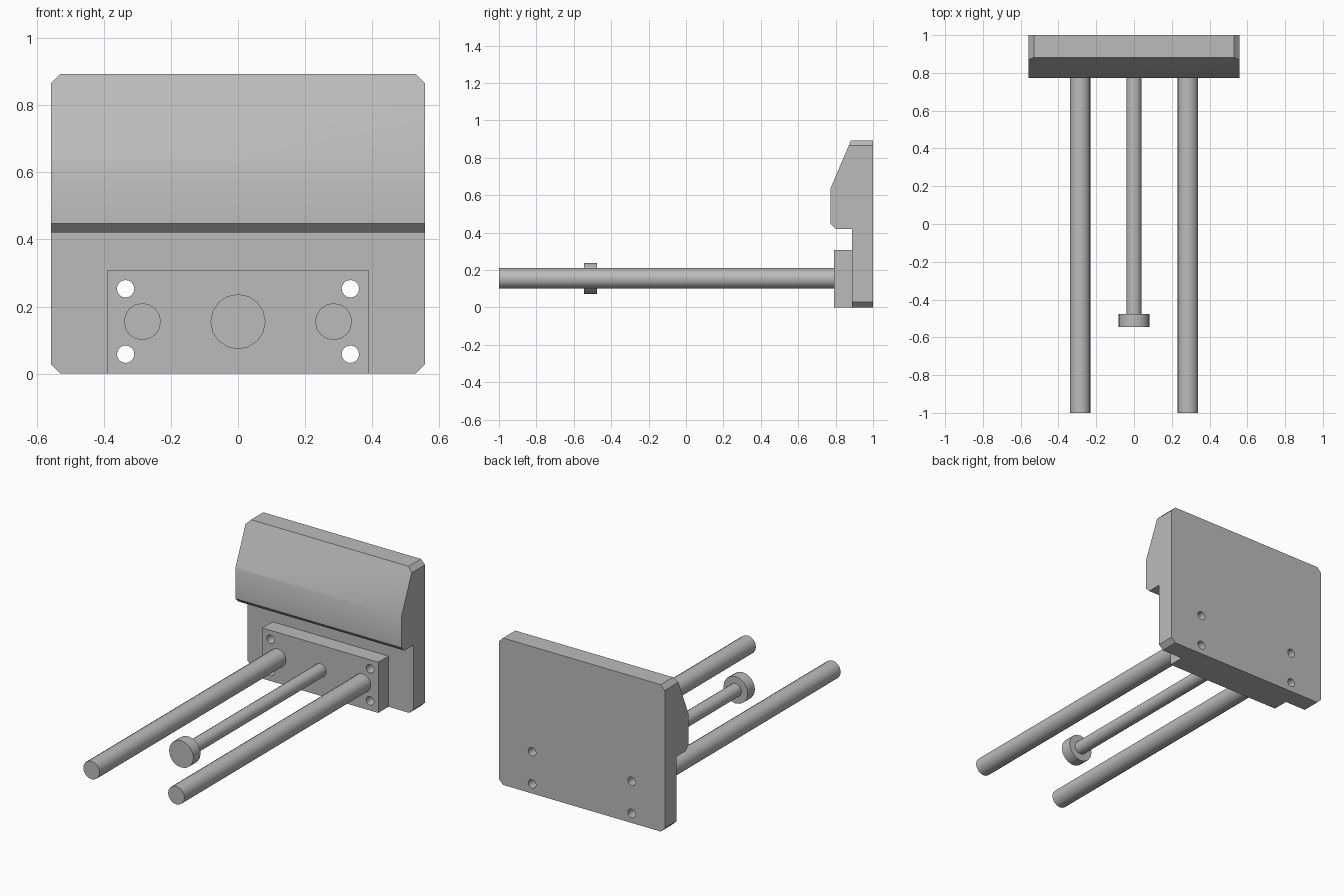
import bpy, bmesh, math
from mathutils import Matrix, Vector

cube = bpy.data.objects.get("Cube")
if cube:
    bpy.data.objects.remove(cube, do_unlink=True)

steel = bpy.data.materials.new("plain_grey_metal")
steel.use_nodes = True
GREY = (0.5, 0.5, 0.5, 1)
steel.diffuse_color = GREY
steel.node_tree.nodes["Principled BSDF"].inputs["Base Color"].default_value = GREY


def finish(name, bm):
    bmesh.ops.recalc_face_normals(bm, faces=bm.faces[:])
    mesh = bpy.data.meshes.new(name)
    bm.to_mesh(mesh)
    bm.free()
    mesh.materials.append(steel)
    obj = bpy.data.objects.new(name, mesh)
    bpy.context.collection.objects.link(obj)
    return obj


def prism(name, points, sweep):
    """Extrude a closed outline along a vector."""
    bm = bmesh.new()
    face = bm.faces.new([bm.verts.new(p) for p in points])
    ext = bmesh.ops.extrude_face_region(bm, geom=[face])
    moved = [v for v in ext["geom"] if isinstance(v, bmesh.types.BMVert)]
    bmesh.ops.translate(bm, verts=moved, vec=Vector(sweep))
    return finish(name, bm)


def rod(name, x, z, radius, y0, y1, sides=16):
    """Cylinder lying along y."""
    bm = bmesh.new()
    place = Matrix.Translation((x, (y0 + y1) / 2, z)) @ Matrix.Rotation(math.pi / 2, 4, "X")
    bmesh.ops.create_cone(bm, cap_ends=True, segments=sides, radius1=radius,
                          radius2=radius, depth=y1 - y0, matrix=place)
    return finish(name, bm)


def boolean(obj, cutter, operation):
    mod = obj.modifiers.new("cut", "BOOLEAN")
    mod.operation, mod.object, mod.solver = operation, cutter, "EXACT"
    bpy.context.view_layer.objects.active = obj
    bpy.ops.object.modifier_apply(modifier=mod.name)


W, H, C = 0.558, 0.893, 0.028    # half width, height, corner chamfer
AXIS = 0.155                     # height of the rods

# Jaw: side profile swept across, then trimmed to a chamfered outline
profile = [(1, 0), (0.888, 0), (0.888, 0.42), (0.80, 0.42), (0.772, 0.448),
           (0.772, 0.635), (0.882, H), (1, H)]
jaw = prism("jaw", [(-W, y, z) for y, z in profile], (2 * W, 0, 0))
right = [(W - C, -0.01), (W - C, 0), (W, C), (W, H - C), (W - C, H), (W - C, H + 0.01)]
right = [(W - C, 0), (W, C), (W, H - C), (W - C, H)]
outline = right + [(-x, z) for x, z in reversed(right)]
trim = prism("outline_trim", [(x, 0.5, z) for x, z in outline], (0, 1, 0))
boolean(jaw, trim, "INTERSECT")

# Mounting plate for the rods
P = 0.39
plate = prism("mounting_plate", [(-P, 0.79, 0), (P, 0.79, 0), (P, 0.79, 0.308), (-P, 0.79, 0.308)],
              (0, 0.098, 0))

# Bolt holes through plate and jaw
helpers = [trim]
for x in (-0.335, 0.335):
    for z in (0.058, 0.253):
        drill = rod("bolt_hole_cutter", x, z, 0.026, 0.6, 1.2)
        helpers.append(drill)
        for part in (jaw, plate):
            boolean(part, drill, "DIFFERENCE")
for helper in helpers:
    bpy.data.objects.remove(helper, do_unlink=True)

# Guide rods and central screw
parts = [jaw, plate]
for side, x in (("left", 0.285), ("right", -0.285)):
    parts.append(rod(side + "_guide_rod", x, AXIS, 0.055, -1, 0.79))
parts.append(rod("screw_shaft", 0, AXIS, 0.04, -0.476, 0.79))
parts.append(rod("screw_head", 0, AXIS, 0.082, -0.545, -0.476))

# Smooth shading with sharp edges kept
bpy.ops.object.select_all(action="DESELECT")
for part in parts:
    part.select_set(True)
bpy.context.view_layer.objects.active = jaw
bpy.ops.object.shade_smooth_by_angle(angle=math.radians(30))
